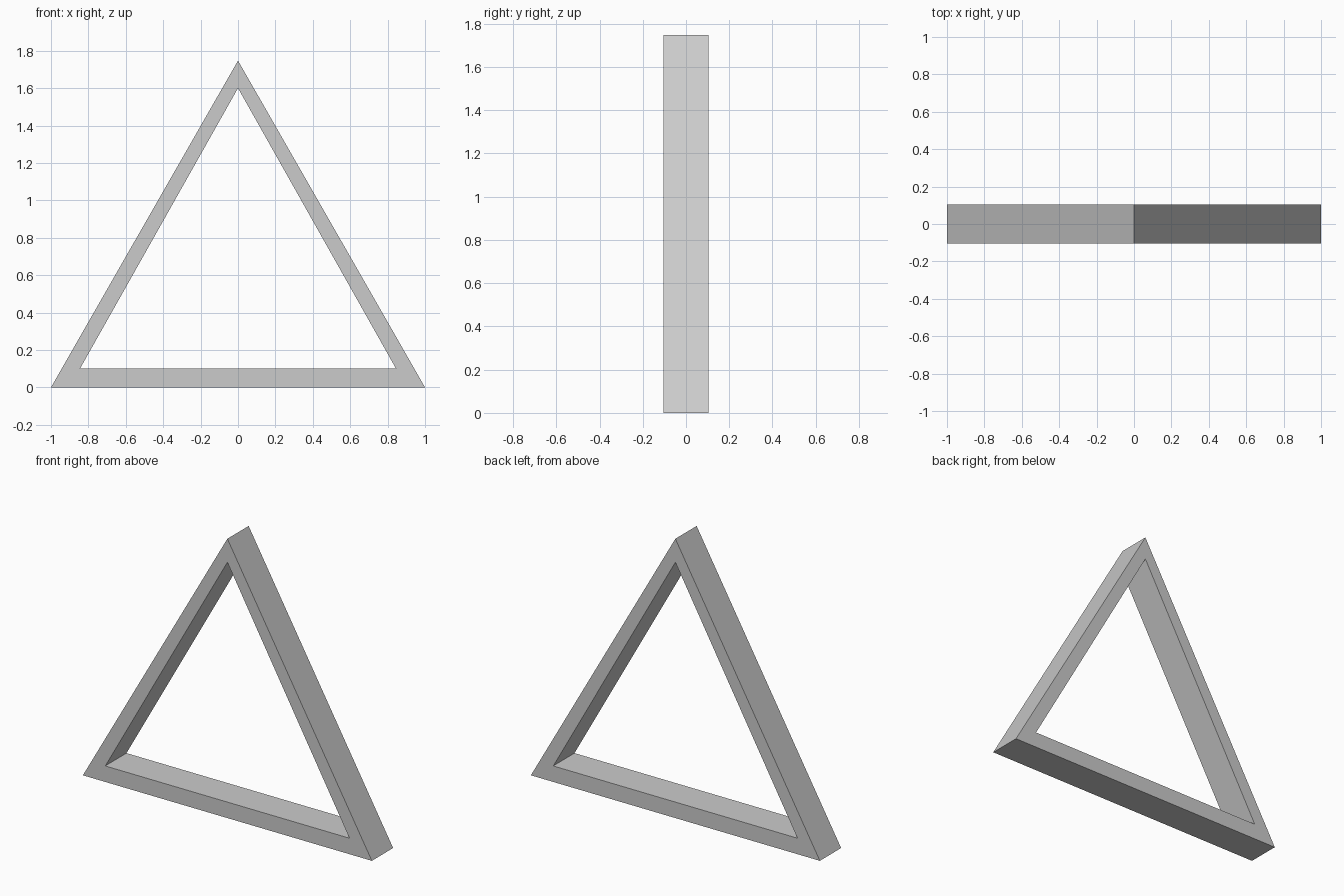
import bpy, bmesh

if "Cube" in bpy.data.objects:
    bpy.data.objects.remove(bpy.data.objects["Cube"])

HALF_DEPTH = 0.105
outer = [(-1.0, 0.0), (1.0, 0.0), (0.0, 1.747)]
inner = [(-0.845, 0.1), (0.845, 0.1), (0.0, 1.6)]

bm = bmesh.new()


def ring(points, y):
    return [bm.verts.new((x, y, z)) for x, z in points]


# Four triangular loops: outer and inner outline, front and back
loops = [ring(outer, -HALF_DEPTH), ring(inner, -HALF_DEPTH),
         ring(inner, HALF_DEPTH), ring(outer, HALF_DEPTH)]

# Join successive loops into one closed frame with mitred corners
for a, b in zip(loops, loops[1:] + loops[:1]):
    for i in range(3):
        j = (i + 1) % 3
        bm.faces.new((a[i], a[j], b[j], b[i]))
bmesh.ops.recalc_face_normals(bm, faces=bm.faces)

mesh = bpy.data.meshes.new("triangle_frame")
bm.to_mesh(mesh)
bm.free()
frame = bpy.data.objects.new("triangle_frame", mesh)
bpy.context.collection.objects.link(frame)
